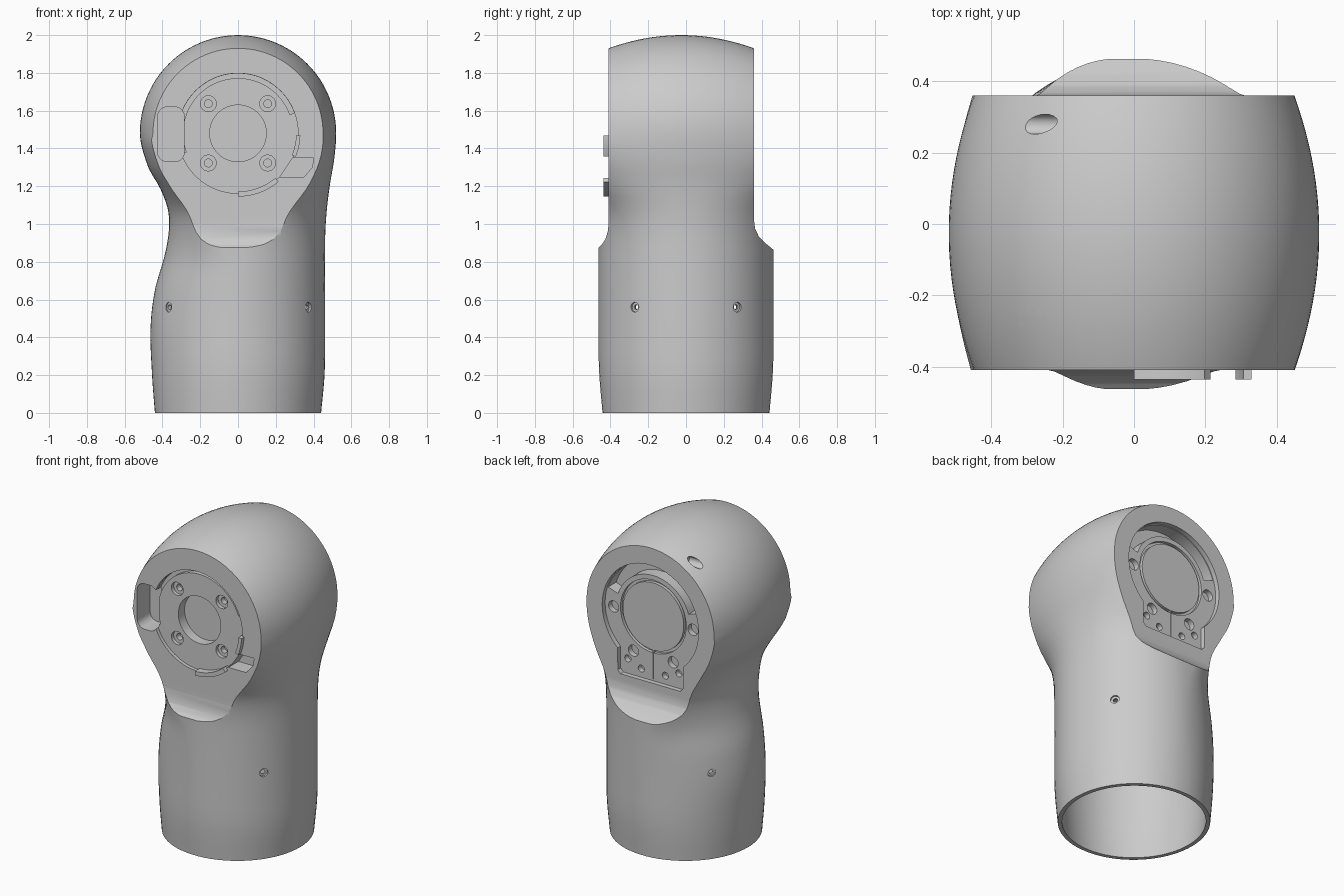
import bpy, bmesh
from math import sin, cos, pi, radians, sqrt
from mathutils import Vector

cube = bpy.data.objects.get("Cube")
if cube:
    bpy.data.objects.remove(cube, do_unlink=True)

# One plain grey for the whole shell
grey = bpy.data.materials.new("light_grey")
grey.use_nodes = True
grey.diffuse_color = (0.6, 0.6, 0.6, 1)
grey.node_tree.nodes["Principled BSDF"].inputs["Base Color"].default_value = (0.6, 0.6, 0.6, 1)

HEAD_Z, HEAD_R = 1.48, 0.52
FRONT, BACK = -0.41, 0.36


def finish(name, bm):
    bmesh.ops.recalc_face_normals(bm, faces=bm.faces)
    mesh = bpy.data.meshes.new(name)
    bm.to_mesh(mesh)
    bm.free()
    mesh.materials.append(grey)
    ob = bpy.data.objects.new(name, mesh)
    bpy.context.scene.collection.objects.link(ob)
    return ob


def curve(points, z):
    """Smooth value through (z, value) points."""
    z = min(max(z, points[0][0]), points[-1][0])
    k = next(i for i in range(len(points) - 1) if z <= points[i + 1][0])

    def slope(i):
        a, b = points[max(i - 1, 0)], points[min(i + 1, len(points) - 1)]
        return (b[1] - a[1]) / (b[0] - a[0])
    (z0, v0), (z1, v1) = points[k], points[k + 1]
    h = z1 - z0
    t = (z - z0) / h
    return (v0 * (2*t**3 - 3*t*t + 1) + h * slope(k) * (t**3 - 2*t*t + t)
            + v1 * (3*t*t - 2*t**3) + h * slope(k + 1) * (t**3 - t*t))


# Side silhouettes, depth, and how far each side has become the barrel head
RIGHT = [(0, .44), (.2, .455), (.45, .463), (.65, .44), (.84, .387), (.98, .365),
         (1.08, .372), (1.19, .413), (1.3, .475), (1.48, .52), (1.66, .488)]
LEFT = [(0, .44), (.2, .458), (.4, .461), (.9, .461), (1.05, .468), (1.21, .487),
        (1.34, .509), (1.48, .52), (1.62, .509)]
DEPTH = [(0, .443), (.2, .46), (.35, .464), (2, .464)]
RIGHT_MIX = [(0, 0), (.75, 0), (1.03, .55), (1.21, 1), (2, 1)]
LEFT_MIX = [(0, 0), (.85, 0), (1.03, .19), (1.21, .77), (1.4, 1), (2, 1)]


def barrel(y):
    return HEAD_R - 0.07 * ((y + 0.025) / 0.385) ** 2


def shell_body():
    """Skin running up one side, over the head and down the other."""
    bm = bmesh.new()
    angles = [radians(-86 + 172 * j / 36) for j in range(37)]
    heights = [HEAD_Z * i / 40 for i in range(40)]
    rows = []

    def side(z, sign, width, mix):
        row = []
        for a in angles:
            y = curve(DEPTH, z) * sin(a)
            m = curve(mix, z)
            f = (1 - m) * cos(a) + m * barrel(y) / HEAD_R
            row.append(bm.verts.new((sign * curve(width, z) * f, y, z)))
        rows.append(row)

    for z in heights:
        side(z, -1, RIGHT, RIGHT_MIX)
    for i in range(49):
        p = pi - pi * i / 48
        rows.append([bm.verts.new((barrel(y) * cos(p), y, HEAD_Z + barrel(y) * sin(p)))
                     for y in (0.464 * sin(a) for a in angles)])
    for z in reversed(heights):
        side(z, 1, LEFT, LEFT_MIX)
    for a, b in zip(rows, rows[1:]):
        for j in range(len(a) - 1):
            bm.faces.new((a[j], a[j + 1], b[j + 1], b[j]))
    last = len(rows) - 1
    for j in (0, -1):
        for i in range(last // 2):
            loop = [rows[i][j], rows[i + 1][j], rows[last - i - 1][j], rows[last - i][j]]
            bm.faces.new(list(dict.fromkeys(loop)))
    bm.faces.new(rows[0] + rows[-1][::-1])
    return finish("arm_shell", bm)


def prism(name, pts, lo, hi, axis="y"):
    """Outline pushed along y (points are x,z) or along x (points are y,z)."""
    bm = bmesh.new()
    ends = []
    for t in (lo, hi):
        ends.append([bm.verts.new((p, t, q) if axis == "y" else (t, p, q)) for p, q in pts])
    n = len(pts)
    bm.faces.new(ends[0])
    bm.faces.new(ends[1][::-1])
    for i in range(n):
        k = (i + 1) % n
        bm.faces.new((ends[0][i], ends[0][k], ends[1][k], ends[1][i]))
    return finish(name, bm)


def arc(x, z, r, a0, a1, n):
    return [(x + r * cos(radians(a0 + (a1 - a0) * i / n)),
             z + r * sin(radians(a0 + (a1 - a0) * i / n))) for i in range(n + 1)]


def circle(x, z, r, n=32):
    return arc(x, z, r, 0, 360, n)[:-1]


def band(r0, r1, a0, a1, n=32):
    return arc(0, HEAD_Z, r0, a0, a1, n) + arc(0, HEAD_Z, r1, a1, a0, n)


def rounded(x0, x1, z0, z1, r):
    return (arc(x1 - r, z1 - r, r, 0, 90, 5) + arc(x0 + r, z1 - r, r, 90, 180, 5)
            + arc(x0 + r, z0 + r, r, 180, 270, 5) + arc(x1 - r, z0 + r, r, 270, 360, 5))


def rod(a, b, r):
    a, b = Vector(a), Vector(b)
    bm = bmesh.new()
    bmesh.ops.create_cone(bm, cap_ends=True, segments=20, radius1=r, radius2=r, depth=(b - a).length)
    turn = (b - a).to_track_quat("Z", "Y").to_matrix().to_4x4()
    turn.translation = (a + b) / 2
    bm.transform(turn)
    return finish("hole_cutter", bm)


def cavity():
    bm = bmesh.new()
    rings = []
    for z in [-0.05] + [0.82 * i / 16 for i in range(17)]:
        ring = []
        for i in range(64):
            a = 2 * pi * i / 64
            w = curve(LEFT if cos(a) > 0 else RIGHT, z) - 0.025
            ring.append(bm.verts.new((w * cos(a), (curve(DEPTH, z) - 0.025) * sin(a), z)))
        rings.append(ring)
    for a, b in zip(rings, rings[1:]):
        for i in range(64):
            k = (i + 1) % 64
            bm.faces.new((a[i], a[k], b[k], b[i]))
    bm.faces.new(rings[0])
    bm.faces.new(rings[-1])
    return finish("cavity_cutter", bm)


body = shell_body()


def cut(tool):
    tool.hide_render = True
    mod = body.modifiers.new("cut", "BOOLEAN")
    mod.operation, mod.solver, mod.object = "DIFFERENCE", "EXACT", tool
    bpy.context.view_layer.objects.active = body
    bpy.ops.object.modifier_apply(modifier=mod.name)
    bpy.data.objects.remove(tool, do_unlink=True)


def front_cut(pts, depth):
    cut(prism("front_cutter", pts, FRONT - 0.1, FRONT + depth))


def back_cut(pts, depth):
    cut(prism("back_cutter", pts, BACK - depth, BACK + 0.2))


# Flat cheeks with a scooped lower end, and the hollow sleeve
cut(prism("front_trim", [(-.41, 2.2), (-.41, 1.0), (-.414, .96), (-.427, .92), (-.445, .892),
                         (-.464, .874), (-.6, .85), (-.6, 2.2)], -1, 1, "x"))
cut(prism("back_trim", [(.36, 2.2), (.36, 1.02), (.366, .975), (.385, .935), (.418, .9),
                        (.464, .863), (.6, .78), (.6, 2.2)], -1, 1, "x"))
cut(cavity())

# Front: shallow round seat, edge groove, side slots, bore and four screws
front_cut(circle(0, HEAD_Z, .318, 64), .022)
front_cut(band(.292, .317, 20, 200), .05)
front_cut(rounded(-.425, -.285, 1.33, 1.62, .05), .13)
front_cut([(.29, 1.35), (.40, 1.35), (.393, 1.3), (.345, 1.245), (.22, 1.245), (.25, 1.29)], .1)
front_cut(circle(0, HEAD_Z, .15, 48), .085)
for x in (-.157, .157):
    for z in (1.323, 1.637):
        front_cut(circle(x, z, .042, 24), .045)
        front_cut(circle(x, z, .021, 16), .08)

# Back: keyhole recess, deep upper channel, round cover line, screws and seam
half = sqrt(.34 ** 2 - .23 ** 2)
back_cut(arc(0, HEAD_Z, .34, -47.4, 227.4, 56) + [(-.23, 1.09), (-.21, 1.07), (.21, 1.07), (.23, 1.09)], .03)
back_cut(band(.262, .335, 18, 162), .11)
back_cut(band(.215, .232, -89, 269, 64), .05)
for s in (-1, 1):
    for x, z, r in ((.28, 1.47, .036), (.14, 1.225, .036), (.18, 1.165, .022), (.085, 1.125, .022)):
        back_cut(circle(s * x, z, r, 20), .065)
back_cut([(-.003, 1.08), (.003, 1.08), (.003, 1.25), (-.003, 1.25)], .04)

# Four stepped screw holes round the sleeve and two holes on the head
for sx in (-1, 1):
    for sy in (-1, 1):
        d = Vector((sx * .81, sy * .59, 0))
        h = Vector((0, 0, .56))
        cut(rod(d * .447 + h, d * .6 + h, .026))
        cut(rod(d * .35 + h, d * .6 + h, .013))
for y in (-.27, .28):
    cut(rod((-.7, y, 1.875), (-.2, y, 1.875), .028))

# Curved ribs standing proud of the front seat
ribs = [prism("lower_rib", band(.308, .335, -90, -50, 16), FRONT - .026, FRONT + .03),
        prism("side_rib", band(.308, .33, -22, -2, 10), FRONT - .026, FRONT + .03)]

for ob in [body] + ribs:
    bpy.ops.object.select_all(action="DESELECT")
    ob.select_set(True)
    bpy.context.view_layer.objects.active = ob
    bpy.ops.object.shade_smooth_by_angle(angle=radians(30))
